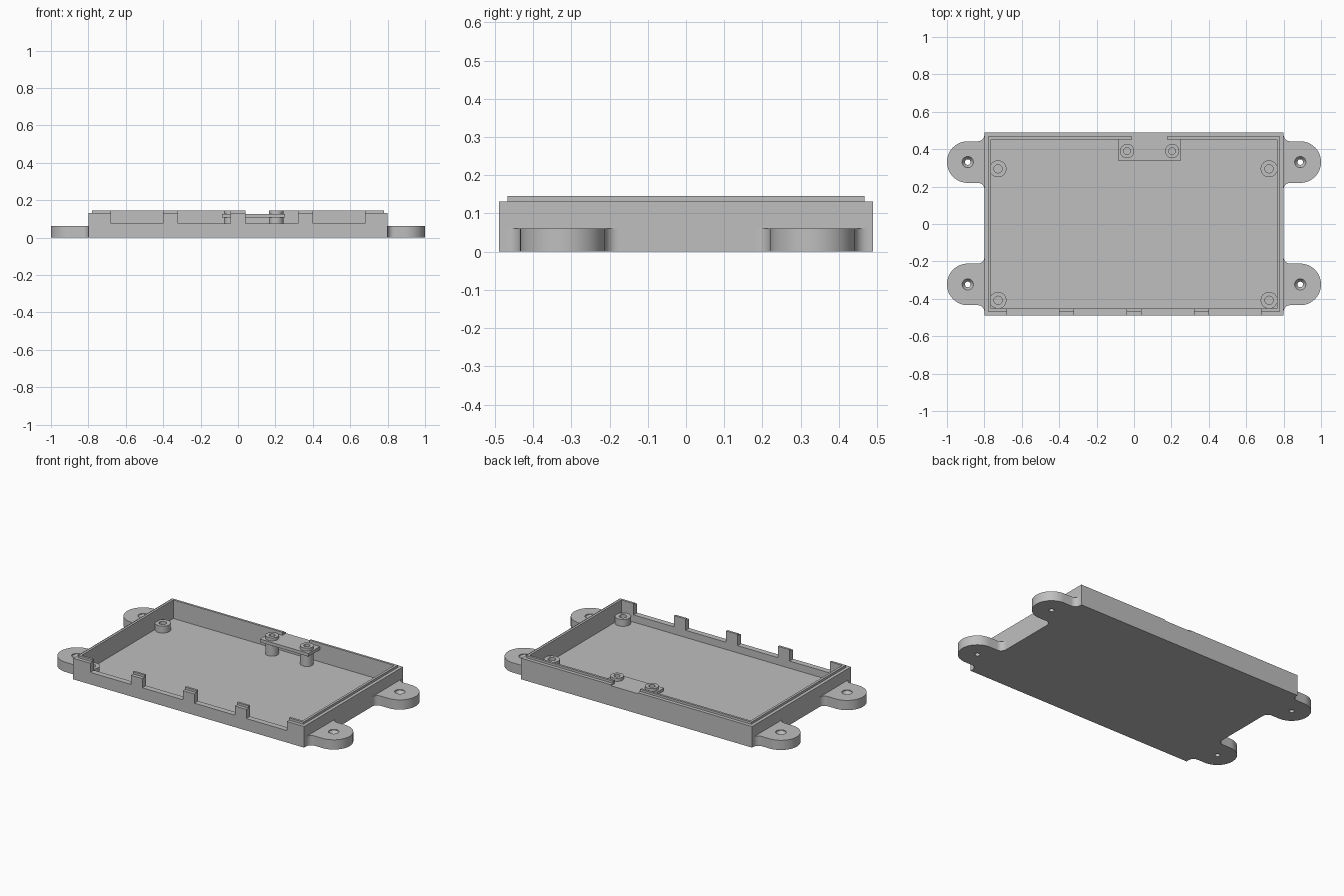
import bpy, bmesh, math

if "Cube" in bpy.data.objects:
    bpy.data.objects.remove(bpy.data.objects["Cube"])

grey = bpy.data.materials.new("matte grey")
grey.diffuse_color = (0.52, 0.52, 0.52, 1)
grey.use_nodes = True
grey.node_tree.nodes["Principled BSDF"].inputs["Base Color"].default_value = grey.diffuse_color


def finish(name, bm):
    """Turn a bmesh into a named grey object."""
    bmesh.ops.recalc_face_normals(bm, faces=bm.faces)
    me = bpy.data.meshes.new(name)
    bm.to_mesh(me)
    bm.free()
    ob = bpy.data.objects.new(name, me)
    bpy.context.collection.objects.link(ob)
    me.materials.append(grey)
    return ob


def box(name, x0, x1, y0, y1, z0, z1):
    bm = bmesh.new()
    bmesh.ops.create_cube(bm, size=1)
    for v in bm.verts:
        v.co = (x1 if v.co.x > 0 else x0, y1 if v.co.y > 0 else y0, z1 if v.co.z > 0 else z0)
    return finish(name, bm)


def lathe(name, x, y, profile, n=48):
    """Spin a (radius, z) profile around a vertical axis at x, y."""
    bm = bmesh.new()
    vs = [bm.verts.new((x + r, y, z)) for r, z in profile]
    es = [bm.edges.new(p) for p in zip(vs, vs[1:])]
    bmesh.ops.spin(bm, geom=vs + es, cent=(x, y, 0), axis=(0, 0, 1),
                   angle=2 * math.pi, steps=n, use_duplicate=False)
    bmesh.ops.remove_doubles(bm, verts=bm.verts, dist=1e-5)
    return finish(name, bm)


def combine(ob, other, op):
    """Apply a boolean and remove the second object."""
    m = ob.modifiers.new(op, 'BOOLEAN')
    m.operation, m.object, m.solver = op, other, 'EXACT'
    bpy.context.view_layer.objects.active = ob
    bpy.ops.object.modifier_apply(modifier=m.name)
    bpy.data.objects.remove(other, do_unlink=True)


def smooth(ob):
    bpy.ops.object.select_all(action='DESELECT')
    ob.select_set(True)
    bpy.context.view_layer.objects.active = ob
    bpy.ops.object.shade_smooth_by_angle(angle=math.radians(30))


W, D, WALL, TOP, FLOOR = 0.8, 0.489, 0.132, 0.146, 0.03
IX, IY = 0.765, 0.453

# Tray: outer shell, stepped lip, cavity
tray = box("tray", -W, W, -D, D, 0, WALL)
combine(tray, box("lip", -0.78, 0.78, -0.467, 0.467, 0.1, TOP), 'UNION')
combine(tray, box("cavity", -IX, IX, -IY, IY, FLOOR, 0.3), 'DIFFERENCE')

# Four openings in the front wall, one shallow notch in the back wall
for cx in (-0.54, -0.18, 0.18, 0.54):
    combine(tray, box("opening", cx - 0.14, cx + 0.14, -0.6, -0.4, 0.075, 0.3), 'DIFFERENCE')
combine(tray, box("notch", -0.01, 0.177, 0.4, 0.6, 0.126, 0.3), 'DIFFERENCE')

# Mounting ears with filleted roots and countersunk holes
R, F, EH, EX = 0.111, 0.035, 0.061, 0.889
for s in (-1, 1):
    for cy in (-0.323, 0.331):
        half = [(W - 0.015, R + F)]
        for i in range(9):
            a = math.pi - i * math.pi / 16
            half.append((W + F + F * math.cos(a), R + F - F * math.sin(a)))
        for i in range(17):
            a = math.pi / 2 - i * math.pi / 32
            half.append((EX + R * math.cos(a), R * math.sin(a)))
        outline = half + [(x, -y) for x, y in reversed(half[:-1])]
        bm = bmesh.new()
        face = bm.faces.new([bm.verts.new((s * x, cy + y, 0)) for x, y in outline])
        ext = bmesh.ops.extrude_face_region(bm, geom=[face])
        for g in ext["geom"]:
            if isinstance(g, bmesh.types.BMVert):
                g.co.z = EH
        ear = finish("mounting_ear", bm)
        combine(ear, lathe("screw_cutter", s * EX, cy,
                           [(0, -0.02), (0.015, -0.02), (0.015, 0.035), (0.03, EH - 0.005),
                            (0.03, EH + 0.02), (0, EH + 0.02)]), 'DIFFERENCE')
        smooth(ear)


def post(name, x, y, r, hole, z1, hole_z):
    z0 = FLOOR - 0.005
    smooth(lathe(name, x, y, [(0, z0), (r, z0), (r, z1), (hole, z1), (hole, hole_z), (0, hole_z)]))


# Corner standoffs
for x, y in ((-0.727, 0.295), (0.722, 0.295), (-0.727, -0.408), (0.722, -0.408)):
    post("corner_standoff", x, y, 0.045, 0.022, 0.073, FLOOR + 0.002)

# Connector shelf on two tall posts by the back notch
shelf = box("connector_shelf", -0.086, 0.25, 0.34, IY, 0.106, 0.126)
for x in (-0.037, 0.204):
    combine(shelf, lathe("post_cutter", x, 0.39,
                         [(0, 0), (0.03, 0), (0.03, 0.3), (0, 0.3)]), 'DIFFERENCE')
    post("shelf_post", x, 0.39, 0.038, 0.018, 0.145, 0.06)
